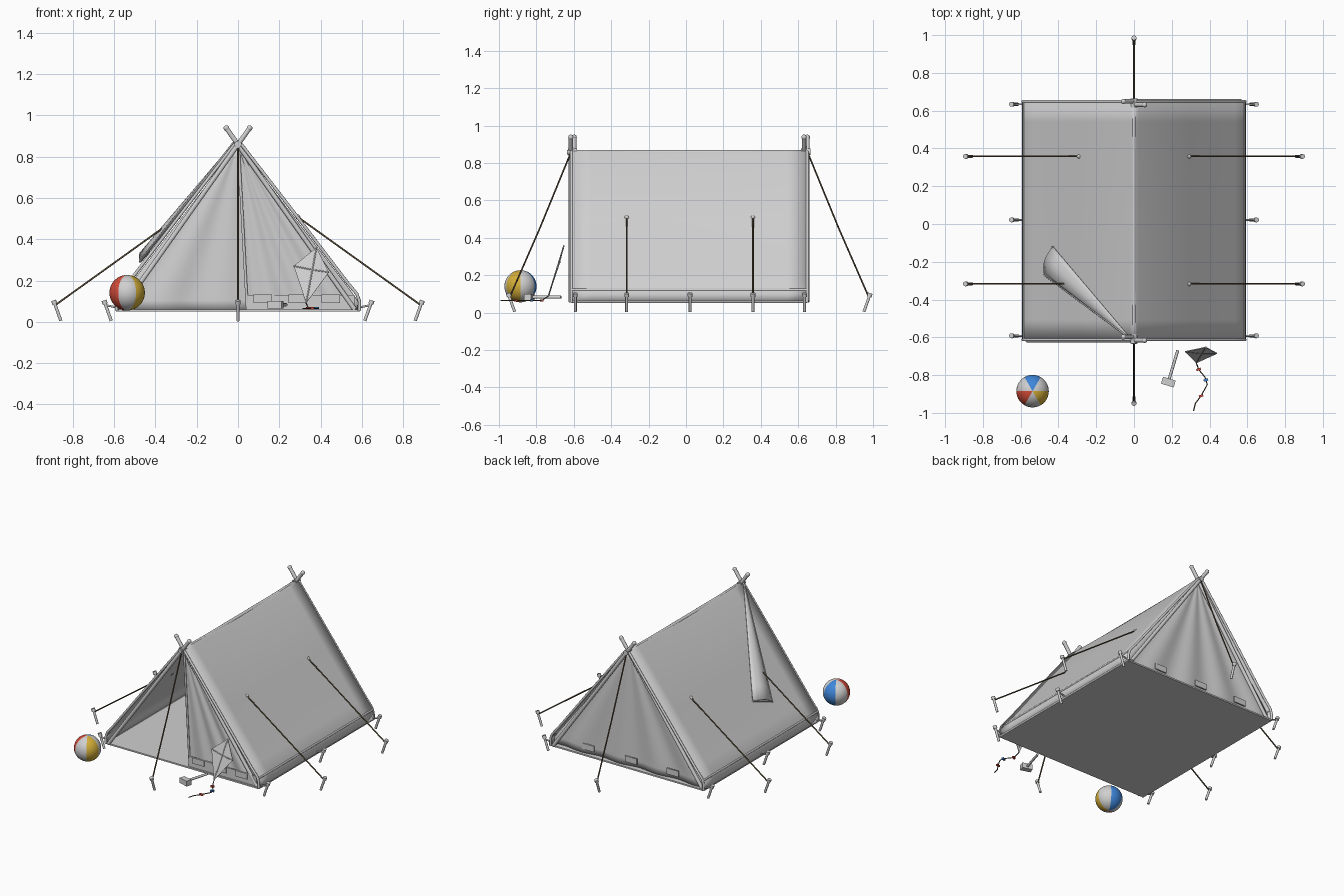
import bpy, bmesh, math
from mathutils import Vector

cube = bpy.data.objects.get("Cube")
if cube:
    bpy.data.objects.remove(cube, do_unlink=True)


def material(name, r, g, b):
    m = bpy.data.materials.new(name)
    m.use_nodes = True
    m.diffuse_color = (r, g, b, 1)
    m.node_tree.nodes["Principled BSDF"].inputs["Base Color"].default_value = (r, g, b, 1)
    return m


GREY = material("pale grey", 0.63, 0.63, 0.63)
ROPE = material("rope brown", 0.10, 0.075, 0.04)
RED = material("red", 0.65, 0.07, 0.04)
YELLOW = material("yellow", 0.65, 0.42, 0.04)
BLUE = material("blue", 0.05, 0.24, 0.70)


def add_mesh(name, bm, mats=(GREY,), thick=0, smooth=True):
    bmesh.ops.recalc_face_normals(bm, faces=bm.faces)
    me = bpy.data.meshes.new(name)
    bm.to_mesh(me)
    bm.free()
    for m in mats:
        me.materials.append(m)
    ob = bpy.data.objects.new(name, me)
    bpy.context.scene.collection.objects.link(ob)
    if smooth:
        bpy.ops.object.select_all(action='DESELECT')
        ob.select_set(True)
        bpy.context.view_layer.objects.active = ob
        bpy.ops.object.shade_smooth_by_angle(angle=math.radians(35))
    if thick:
        mod = ob.modifiers.new("thickness", 'SOLIDIFY')
        mod.thickness = thick
        mod.offset = 0
    return ob


def tube(name, points, radius, mat=GREY):
    """Round rod, hem or rope through the points."""
    cu = bpy.data.curves.new(name, 'CURVE')
    cu.dimensions = '3D'
    cu.bevel_depth = radius
    cu.bevel_resolution = 3
    cu.use_fill_caps = True
    sp = cu.splines.new('POLY')
    sp.points.add(len(points) - 1)
    for p, co in zip(sp.points, points):
        p.co = (*co, 1)
    cu.materials.append(mat)
    ob = bpy.data.objects.new(name, cu)
    bpy.context.scene.collection.objects.link(ob)
    return ob


def knob(name, centre, radius):
    bm = bmesh.new()
    bmesh.ops.create_uvsphere(bm, u_segments=12, v_segments=8, radius=radius)
    bmesh.ops.translate(bm, verts=bm.verts, vec=centre)
    return add_mesh(name, bm)


def box(name, centre, size, mat=GREY, turn=0):
    bm = bmesh.new()
    bmesh.ops.create_cube(bm, size=1)
    bmesh.ops.scale(bm, verts=bm.verts, vec=size)
    ob = add_mesh(name, bm, (mat,), smooth=False)
    ob.location = centre
    ob.rotation_euler.z = turn
    return ob


def sheet(name, rows, thick=0):
    """Grid surface from rows of points."""
    bm = bmesh.new()
    vs = [[bm.verts.new(p) for p in row] for row in rows]
    for a, b in zip(vs, vs[1:]):
        for i in range(len(a) - 1):
            bm.faces.new((a[i], a[i + 1], b[i + 1], b[i]))
    return add_mesh(name, bm, thick=thick)


FRONT, BACK = -0.613, 0.648

# roof canvas with short upright skirts
half = [(0.588, 0.055), (0.588, 0.10), (0.576, 0.135), (0.53, 0.19), (0.29, 0.505),
        (0.02, 0.855), (0.007, 0.866)]
profile = half + [(-x, z) for x, z in reversed(half)]
lengths = [FRONT + (BACK - FRONT) * i / 12 for i in range(13)]
sheet("roof_canvas", [[(x, y, z - 0.010 * math.sin(math.pi * i / 12) * (z > 0.8))
                       for x, z in profile] for i, y in enumerate(lengths)], 0.010)
for label, y in (("front", FRONT), ("back", BACK)):
    tube(label + "_roof_hem", [(x, y, z) for x, z in profile], 0.008)
for label, s in (("left", 1), ("right", -1)):
    tube(label + "_skirt_seam", [(s * 0.582, FRONT, 0.122), (s * 0.582, BACK, 0.122)], 0.007)
    tube(label + "_bottom_hem", [(s * 0.587, FRONT, 0.058), (s * 0.587, BACK, 0.058)], 0.007)

# ground sheet
box("ground_sheet", (0, (FRONT + BACK) / 2, 0.056), (1.18, BACK - FRONT, 0.010))


# end walls with soft vertical folds
def wall_edge(z):
    return min(0.578, (0.86 - z) / 1.3)


def wall(name, y, inner, folds):
    rows = []
    for j in range(17):
        z = 0.055 + 0.79 * j / 16
        lo, hi = inner(z), wall_edge(z)
        rows.append([(lo + (hi - lo) * i / 32,
                      y + 0.009 * math.sin(folds * i / 32) * (1 - j / 17), z) for i in range(33)])
    return sheet(name, rows, 0.006)


def door_edge(z):
    return 0.045 * (0.86 - z) / 0.8


wall("back_wall", 0.618, lambda z: -wall_edge(z), 25)
wall("closed_door", -0.588, door_edge, 22)
tube("door_hem", [(0.002, -0.595, 0.85), (door_edge(0.06), -0.595, 0.06)], 0.007)
box("door_bottom_band", (0.305, -0.598, 0.095), (0.52, 0.009, 0.07))
for x in (0.12, 0.29, 0.45):
    box("door_tab", (x, -0.606, 0.112), (0.09, 0.008, 0.04))
for x in (0.31, -0.02, -0.34):
    box("back_tab", (x, 0.630, 0.108), (0.09, 0.009, 0.04))

# open door flap thrown back over the roof
apex = Vector((-0.01, -0.605, 0.862))
low_a, low_b = Vector((-0.465, -0.27, 0.285)), Vector((-0.42, -0.12, 0.335))
out = Vector((-0.79, 0, 0.61))
flap_rows = []
for j in range(9):
    t = 0.02 + 0.98 * j / 8
    a, b = apex.lerp(low_a, t), apex.lerp(low_b, t)
    flap_rows.append([a.lerp(b, k / 6) + out * (0.01 + 0.028 * math.sin(math.pi * k / 6) * t)
                      for k in range(7)])
sheet("folded_door_flap", flap_rows, 0.008)
tube("flap_hem", [apex + out * 0.012, low_a + out * 0.012, low_b + out * 0.012], 0.006)

# crossed end poles and ridge pole
for label, y in (("front", -0.607), ("back", 0.640)):
    for side, s in (("left", 1), ("right", -1)):
        yy = y + s * 0.009
        tube(f"{label}_{side}_pole", [(s * 0.565, yy, 0.06), (-s * 0.056, yy, 0.938)], 0.012)
        knob(f"{label}_{side}_pole_tip", (-s * 0.056, yy, 0.938), 0.014)
    tube(label + "_pole_lashing", [(0, y - 0.025, 0.86), (0, y + 0.025, 0.86)], 0.018)
tube("ridge_pole", [(0, -0.635, 0.857), (0, 0.662, 0.857)], 0.012)


# pegs, leaning away from the tent, and their ropes
def peg(name, x, y, dx, dy):
    top = Vector((x, y, 0.10))
    foot = top - Vector((dx * 0.034, dy * 0.034, 0.095))
    tube(name, [top, foot], 0.008)
    tube(name + "_head", [top.lerp(foot, -0.04), top.lerp(foot, 0.15)], 0.013)
    return top.lerp(foot, 0.2)


for side, s in (("left", 1), ("right", -1)):
    for y in (-0.592, 0.022, 0.634):
        hold = peg(side + "_skirt_peg", s * 0.648, y, s, 0)
        tube(side + "_peg_loop", [hold, (s * 0.588, y, 0.07)], 0.005)
    for y in (-0.317, 0.358):
        hold = peg(side + "_guy_peg", s * 0.892, y, s, 0)
        start = Vector((s * 0.29, y, 0.508))
        tube(side + "_guy_rope", [start, hold], 0.0045, ROPE)
        knob(side + "_guy_toggle", start, 0.012)
for label, y, s, end in (("front", -0.61, -1, -0.95), ("back", 0.645, 1, 0.985)):
    hold = peg(label + "_guy_peg", 0, end, 0, s)
    tube(label + "_guy_rope", [(0, y, 0.87), (0, y + s * 0.17, 0.455), hold], 0.0045, ROPE)

# striped beach ball, six coloured sectors
bm = bmesh.new()
bmesh.ops.create_uvsphere(bm, u_segments=36, v_segments=20, radius=0.086)
for f in bm.faces:
    c = f.calc_center_median()
    f.material_index = int((math.atan2(c.y, c.x) % math.tau) / (math.pi / 3))
ball = add_mesh("beach_ball", bm, (GREY, BLUE, GREY, RED, GREY, YELLOW))
ball.location = (-0.537, -0.885, 0.141)

# mallet lying on the ground
tube("mallet_handle", [(0.182, -0.835, 0.083), (0.232, -0.668, 0.083)], 0.008)
box("mallet_head", (0.182, -0.837, 0.083), (0.07, 0.038, 0.036), turn=-0.29)

# kite leaning on the tent
top, right = Vector((0.38, -0.652, 0.36)), Vector((0.27, -0.675, 0.27))
left, low = Vector((0.44, -0.685, 0.24)), Vector((0.33, -0.735, 0.09))
bm = bmesh.new()
corners = [bm.verts.new(p) for p in (top, right, low, left)]
hub = bm.verts.new(top.lerp(low, 0.4))
for i in range(4):
    bm.faces.new((corners[i], corners[(i + 1) % 4], hub))
add_mesh("kite_sail", bm, thick=0.004, smooth=False)
tube("kite_spine", [top, top.lerp(low, 0.4), low], 0.004)
tube("kite_spar", [right, top.lerp(low, 0.4), left], 0.004)

# kite tail with bows
tail = [low] + [Vector((x, y, 0.065)) for x, y in (
    (0.342, -0.77), (0.375, -0.81), (0.388, -0.85), (0.355, -0.91), (0.325, -0.95), (0.315, -0.99))]
tube("kite_tail", tail, 0.003, ROPE)
for p, mat in ((tail[1], RED), (tail[2].lerp(tail[3], 0.4), BLUE), (tail[4], RED)):
    box("tail_bow", p, (0.024, 0.012, 0.012), mat, 0.3)
